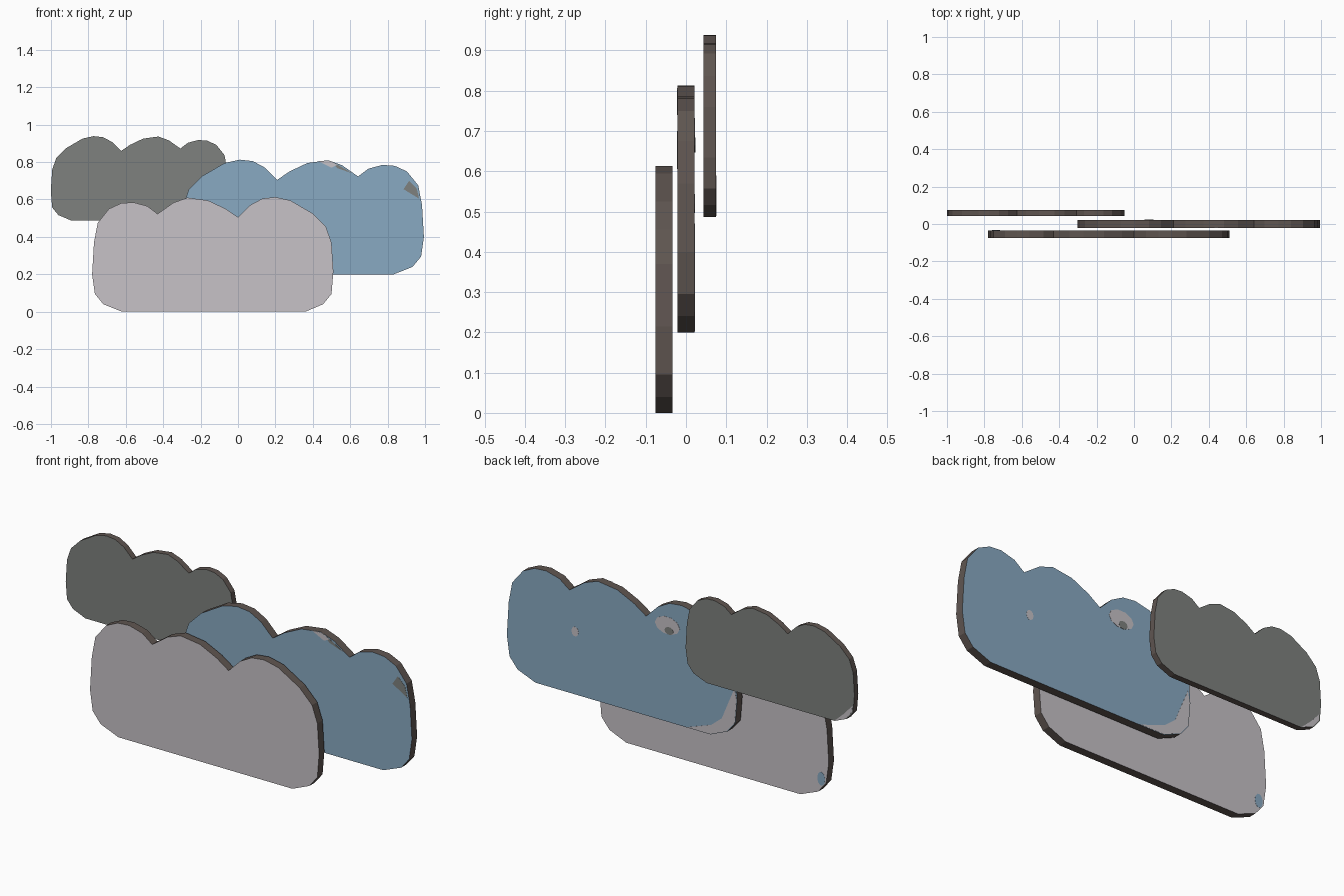
import bpy, bmesh, math

if "Cube" in bpy.data.objects:
    bpy.data.objects.remove(bpy.data.objects["Cube"])


def material(name, rgb):
    m = bpy.data.materials.new(name)
    m.diffuse_color = (*rgb, 1)
    m.use_nodes = True
    m.node_tree.nodes["Principled BSDF"].inputs["Base Color"].default_value = m.diffuse_color
    return m


pale = material("pale grey", (0.57, 0.54, 0.57))
blue = material("sky blue", (0.25, 0.40, 0.54))
grey = material("storm grey", (0.21, 0.22, 0.21))
brown = material("dark brown rim", (0.115, 0.092, 0.082))

# One cloud outline (x, z), shared by all three clouds
OUTLINE = [(-.62, 0), (.36, 0), (.455, .04), (.5, .095), (.51, .215), (.5, .37),
           (.47, .455), (.40, .525), (.28, .595), (.2, .613), (.13, .605), (.065, .57),
           (0, .505), (-.065, .55), (-.16, .595), (-.27, .61), (-.345, .583),
           (-.43, .523), (-.485, .565), (-.56, .585), (-.625, .58), (-.69, .55),
           (-.75, .475), (-.77, .37), (-.78, .20), (-.765, .095), (-.72, .04)]


def slab(name, points, y0, y1, face_mat, rim_mat):
    """Extrude an x-z outline from y0 to y1, with a separate rim colour."""
    bm = bmesh.new()
    front = bm.faces.new([bm.verts.new((x, y0, z)) for x, z in points])
    ext = bmesh.ops.extrude_face_region(bm, geom=[front], use_keep_orig=True)
    verts = [g for g in ext["geom"] if isinstance(g, bmesh.types.BMVert)]
    bmesh.ops.translate(bm, verts=verts, vec=(0, y1 - y0, 0))
    bmesh.ops.recalc_face_normals(bm, faces=bm.faces)
    for f in bm.faces:
        f.material_index = 0 if abs(f.normal.y) > 0.9 else 1
    me = bpy.data.meshes.new(name)
    bm.to_mesh(me)
    bm.free()
    me.materials.append(face_mat)
    me.materials.append(rim_mat)
    ob = bpy.data.objects.new(name, me)
    bpy.context.collection.objects.link(ob)
    return ob


def cloud(name, mat, x, z, y0, y1, sx, sz):
    slab(name, [(x + px * sx, z + pz * sz) for px, pz in OUTLINE], y0, y1, mat, brown)


def patch(name, points, y, mat):
    slab(name, points, y - 0.001, y + 0.001, mat, mat)


def oval(x, z, rx, rz, n=10):
    return [(x + rx * math.cos(2 * math.pi * i / n), z + rz * math.sin(2 * math.pi * i / n))
            for i in range(n)]


# Three layered clouds; the rear two are mirrored
cloud("front_cloud", pale, 0, 0, -.076, -.034, 1, 1)
cloud("middle_cloud", blue, .21, .20, -.021, .021, -1.005, 1)
cloud("back_cloud", grey, -.625, .487, .044, .075, -.737, .737)

# Painted marks on the front of the middle cloud
patch("top_mark_pale", [(.43, .805), (.49, .807), (.53, .785), (.50, .77)], -.021, pale)
patch("top_mark_grey", [(.49, .807), (.55, .776), (.61, .74), (.53, .768)], -.021, grey)
patch("side_mark_grey", [(.885, .655), (.915, .70), (.955, .66), (.968, .605)], -.021, grey)

# Painted marks on the backs
patch("rear_spot_pale", oval(.61, .52, .02, .025), .021, pale)
patch("rear_oval_pale", oval(.09, .69, .07, .045), .021, pale)
patch("rear_oval_grey", oval(.08, .665, .025, .02), .0222, grey)
patch("rear_corner_pale", [(-.02, .202), (-.15, .202), (-.245, .242), (-.29, .297),
                           (-.30, .415), (-.288, .47), (-.25, .38), (-.217, .30),
                           (-.157, .25)], .021, pale)
patch("back_corner_pale", [(-.89, .489), (-.955, .517), (-.988, .56), (-.99, .59),
                           (-.94, .535)], .075, pale)
patch("front_corner_blue", oval(-.738, .11, .022, .035), -.034, blue)
